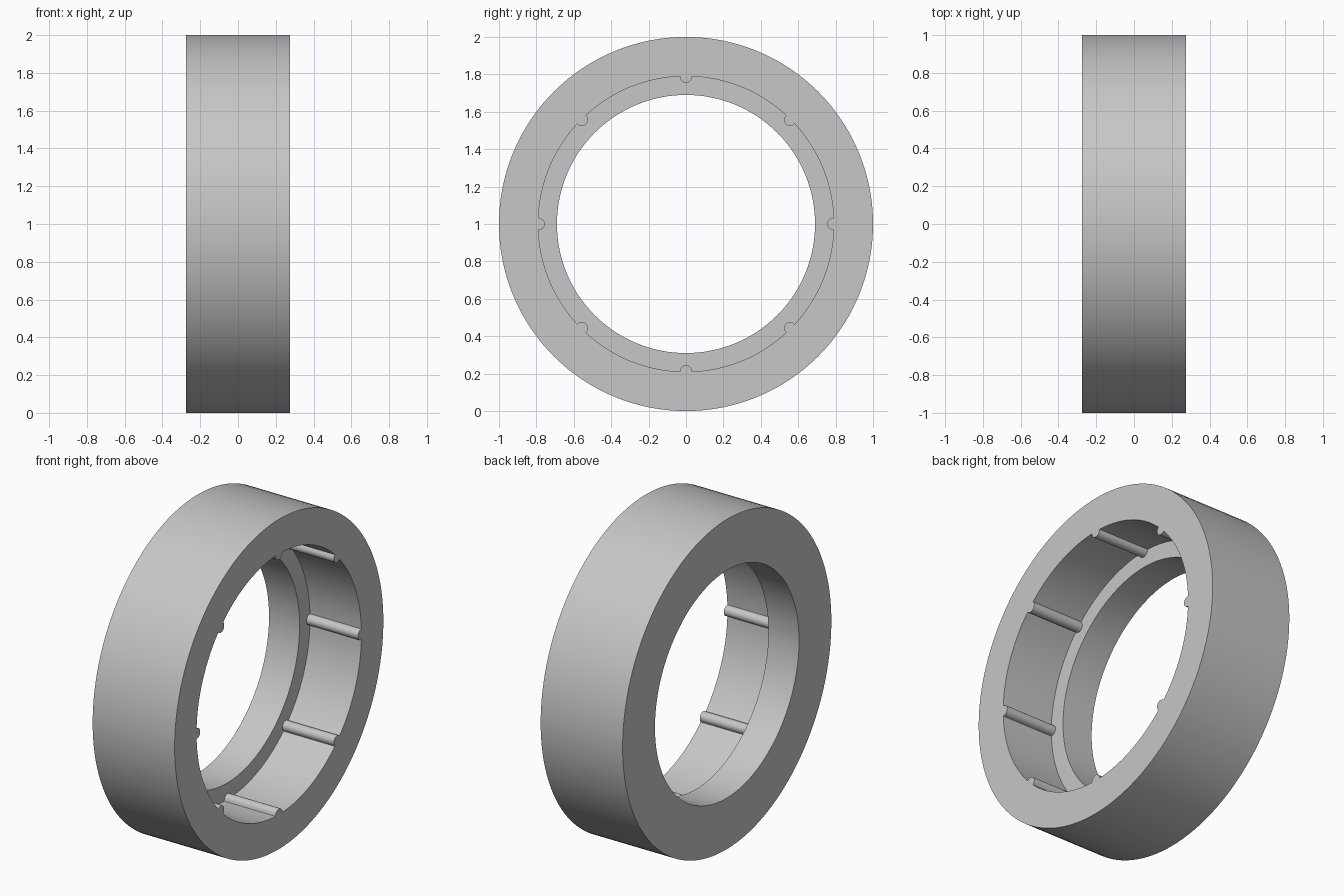
import bpy
import bmesh
from math import pi, sin, cos, atan2, radians, hypot

cube = bpy.data.objects.get("Cube")
if cube:
    bpy.data.objects.remove(cube, do_unlink=True)

OUTER, RECESS, BORE = 1.0, 0.79, 0.69
HALF = 0.275
STEP = -0.07                        # floor of the recess
RIBS, RIB_RADIUS, RIB_CENTRE = 8, 0.032, 0.787
RIB_STEPS, WALL_STEPS = 10, 14

grey = bpy.data.materials.new("light grey")
grey.use_nodes = True
colour = (0.57, 0.57, 0.57, 1)
grey.diffuse_color = colour
grey.node_tree.nodes["Principled BSDF"].inputs["Base Color"].default_value = colour


def recess_outline():
    """Polar (angle, radius) outline of the recess with its round ribs."""
    pitch = 2 * pi / RIBS
    edge = atan2(RIB_RADIUS, RIB_CENTRE)
    points = []
    for rib in range(RIBS):
        middle = rib * pitch
        # half-round rib
        for i in range(RIB_STEPS + 1):
            t = pi * i / RIB_STEPS
            side = -RIB_RADIUS * cos(t)
            depth = RIB_CENTRE - RIB_RADIUS * sin(t)
            points.append((middle + atan2(side, depth), hypot(side, depth)))
        # plain wall up to the next rib
        for i in range(WALL_STEPS + 1):
            t = i / WALL_STEPS
            start, end = middle + edge + 0.001, middle + pitch - edge - 0.001
            points.append((start + (end - start) * t, RECESS))
    return points


# Ring: one closed section per outline point, joined all the way round
bm = bmesh.new()
sections = []
for angle, radius in recess_outline():
    section = [(-HALF, OUTER), (HALF, OUTER), (HALF, radius),
               (STEP, radius), (STEP, BORE), (-HALF, BORE)]
    sections.append([bm.verts.new((x, r * cos(angle), 1 + r * sin(angle)))
                     for x, r in section])

for k, here in enumerate(sections):
    ahead = sections[(k + 1) % len(sections)]
    for j in range(len(here)):
        n = (j + 1) % len(here)
        bm.faces.new((here[j], here[n], ahead[n], ahead[j]))
bmesh.ops.recalc_face_normals(bm, faces=bm.faces)

mesh = bpy.data.meshes.new("ribbed_ring")
bm.to_mesh(mesh)
bm.free()
mesh.materials.append(grey)
ring = bpy.data.objects.new("ribbed_ring", mesh)
bpy.context.collection.objects.link(ring)

# Smooth round walls, crisp rims
bpy.ops.object.select_all(action="DESELECT")
ring.select_set(True)
bpy.context.view_layer.objects.active = ring
bpy.ops.object.shade_smooth_by_angle(angle=radians(35))
